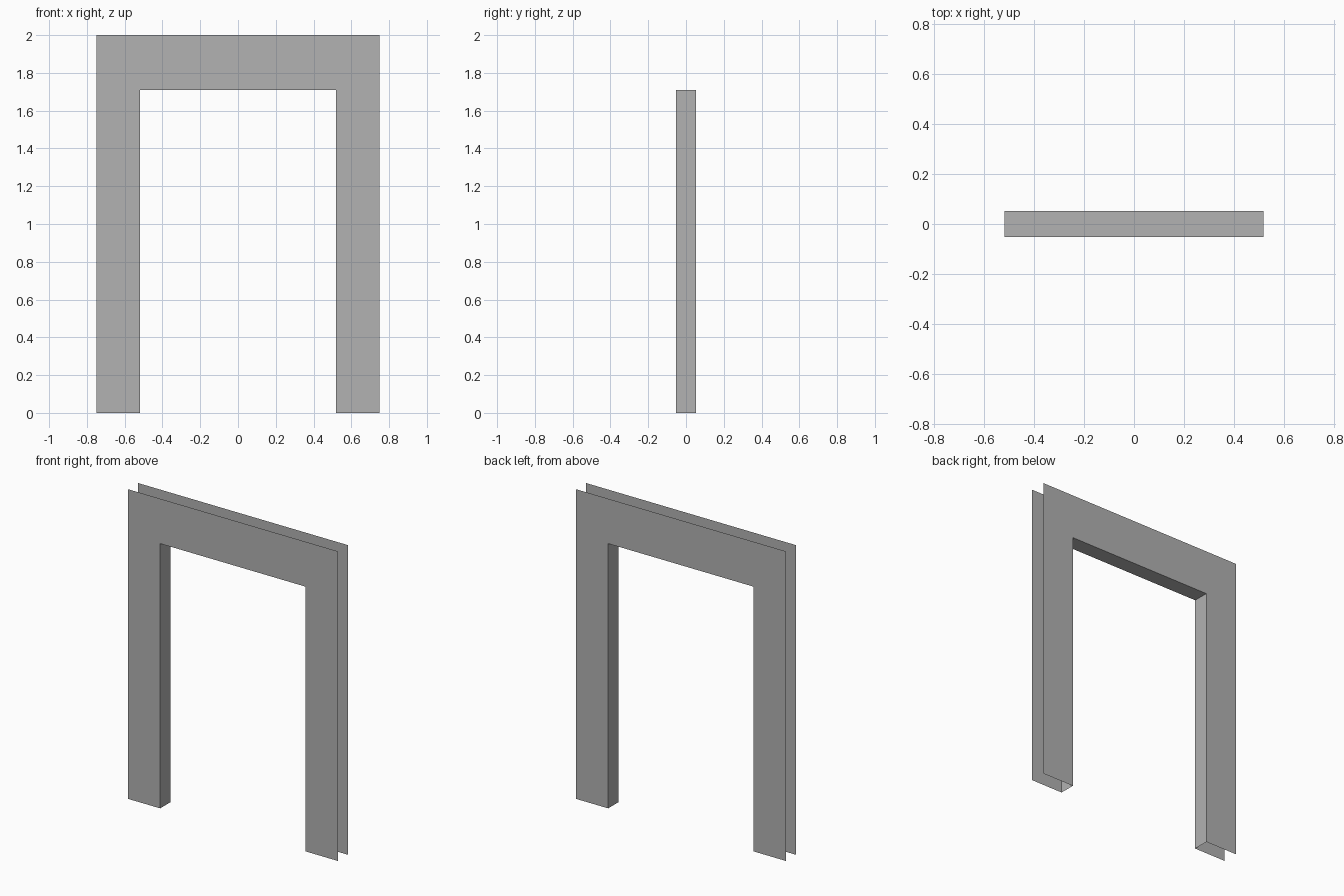
import bpy
import bmesh

cube = bpy.data.objects.get("Cube")
if cube:
    bpy.data.objects.remove(cube, do_unlink=True)

# Frame dimensions
OUTER, TOP = 0.75, 2.0
INNER, HEAD = 0.52, 1.71
HALF_DEPTH = 0.052

# Single grey paint
grey = bpy.data.materials.new("grey")
grey.use_nodes = True
colour = (0.445, 0.445, 0.445, 1)
grey.diffuse_color = colour
grey.node_tree.nodes["Principled BSDF"].inputs["Base Color"].default_value = colour

# Opening edge runs up one jamb, across the head and down the other
opening = [(-INNER, 0), (-INNER, HEAD), (INNER, HEAD), (INNER, 0)]
outline = [(OUTER, 0), (OUTER, TOP), (-OUTER, TOP), (-OUTER, 0)]


def make_object(name, bm):
    mesh = bpy.data.meshes.new(name)
    bm.to_mesh(mesh)
    bm.free()
    mesh.materials.append(grey)
    obj = bpy.data.objects.new(name, mesh)
    bpy.context.collection.objects.link(obj)
    return obj


# Flat architraves on the front and back, open at their outer edges
for name, side in (("front_architrave", -1), ("back_architrave", 1)):
    bm = bmesh.new()
    face = bm.faces.new([bm.verts.new((x, side * HALF_DEPTH, z)) for x, z in opening + outline])
    face.normal_update()
    if face.normal.y * side < 0:
        face.normal_flip()
    make_object(name, bm)

# Lining of the opening, joining the two architraves
bm = bmesh.new()
front, back = ([bm.verts.new((x, y, z)) for x, z in opening] for y in (-HALF_DEPTH, HALF_DEPTH))
for i in range(len(opening) - 1):
    bm.faces.new((front[i], front[i + 1], back[i + 1], back[i]))
bm.normal_update()
for face in bm.faces:
    # Normals look into the opening
    middle = face.calc_center_median()
    if face.normal.x * middle.x + face.normal.z * (middle.z - HEAD / 2) > 0:
        face.normal_flip()
make_object("opening_lining", bm)
